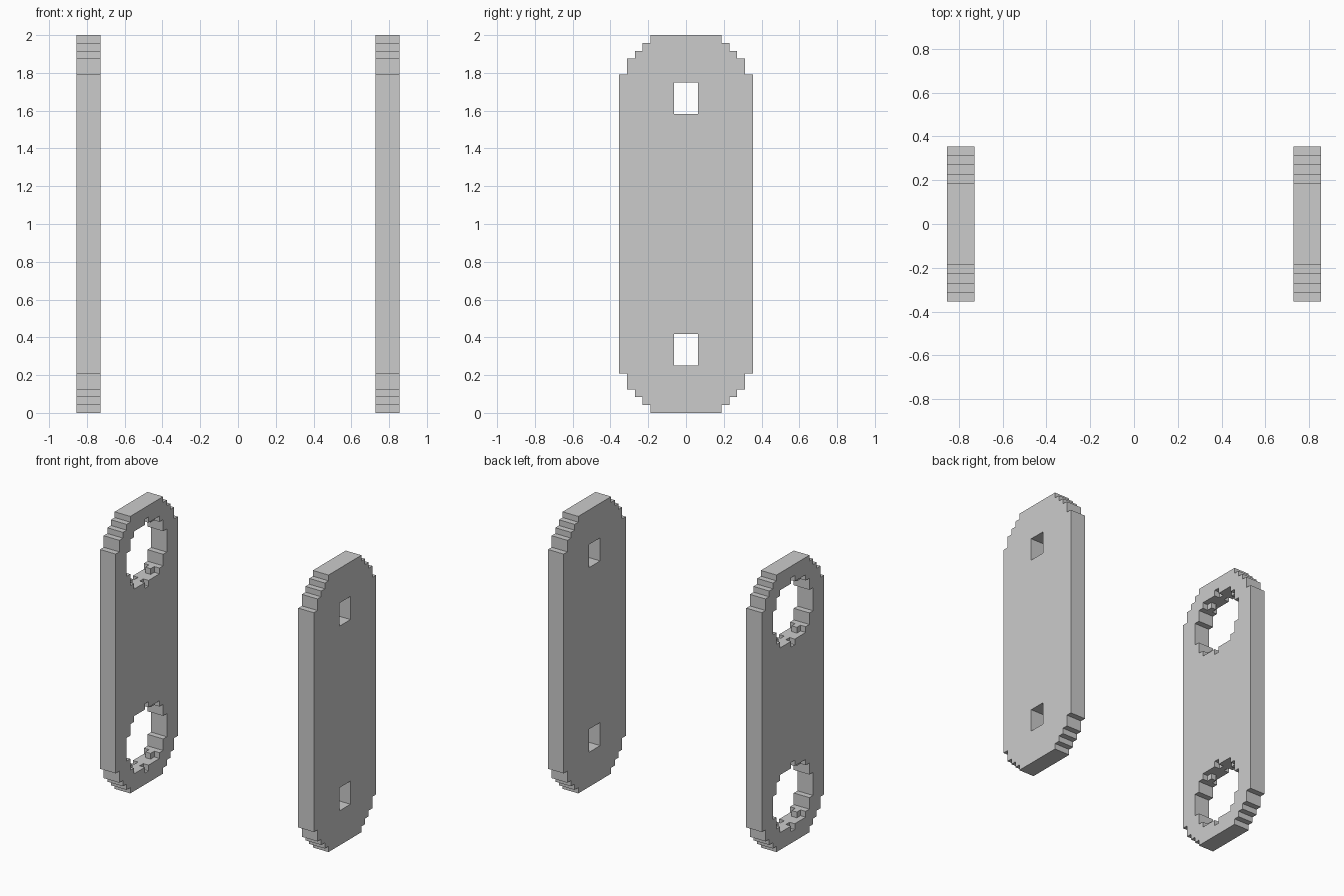
import bpy, bmesh, math
from mathutils import Vector

if "Cube" in bpy.data.objects:
    bpy.data.objects.remove(bpy.data.objects["Cube"])

U = 2 / 48              # one block
HALF_W, HEIGHT, DEPTH = 8, 48, 3
CENTRES = (8, 40)       # heights of the rounded ends, in blocks


def in_outline(y, z):
    # stadium outline stepped into blocks
    if abs(y) > HALF_W or not 0 < z < HEIGHT:
        return False
    c = min(max(z, CENTRES[0]), CENTRES[1])
    return math.hypot(y, z - c) <= 8.5


def round_hole(x, y, z):
    # stepped round opening, slightly tighter in the middle layer
    r = 5.35 if x == 1 else 5.5
    return any(math.hypot(y, z - c) <= r for c in CENTRES)


def slot_hole(x, y, z):
    # small rectangular opening
    return any(abs(y) <= 1 and abs(z - c) < 2 for c in CENTRES)


def make_plate(name, x0, hole):
    cells = {(x, y, k) for x in range(DEPTH)
             for y in range(-HALF_W, HALF_W + 1) for k in range(HEIGHT)
             if in_outline(y, k + 0.5) and not hole(x, y, k + 0.5)}
    bm = bmesh.new()
    for cell in cells:
        for axis in range(3):
            for s in (-1, 1):
                n = list(cell)
                n[axis] += s
                if tuple(n) in cells:
                    continue
                # exposed side of this block
                c = Vector((x0 + cell[0] + 0.5, cell[1], cell[2] + 0.5))
                d, a, b = Vector(), Vector(), Vector()
                d[axis] = s / 2
                a[(axis + 1) % 3] = 0.5
                b[(axis + 2) % 3] = 0.5 * s
                bm.faces.new([bm.verts.new((c + d + p) * U)
                              for p in (-a - b, a - b, a + b, b - a)])
    bmesh.ops.remove_doubles(bm, verts=bm.verts, dist=U * 0.01)
    # merge flat areas into clean faces
    bmesh.ops.dissolve_limit(bm, angle_limit=math.radians(1),
                             verts=bm.verts, edges=bm.edges)
    bmesh.ops.triangulate(bm, faces=[f for f in bm.faces if len(f.verts) > 4])
    me = bpy.data.meshes.new(name)
    bm.to_mesh(me)
    bm.free()
    ob = bpy.data.objects.new(name, me)
    bpy.context.collection.objects.link(ob)
    return ob


# Left plate with big round openings, right plate with small slots
make_plate("left_plate", -20.5, round_hole)
make_plate("right_plate", 17.5, slot_hole)
